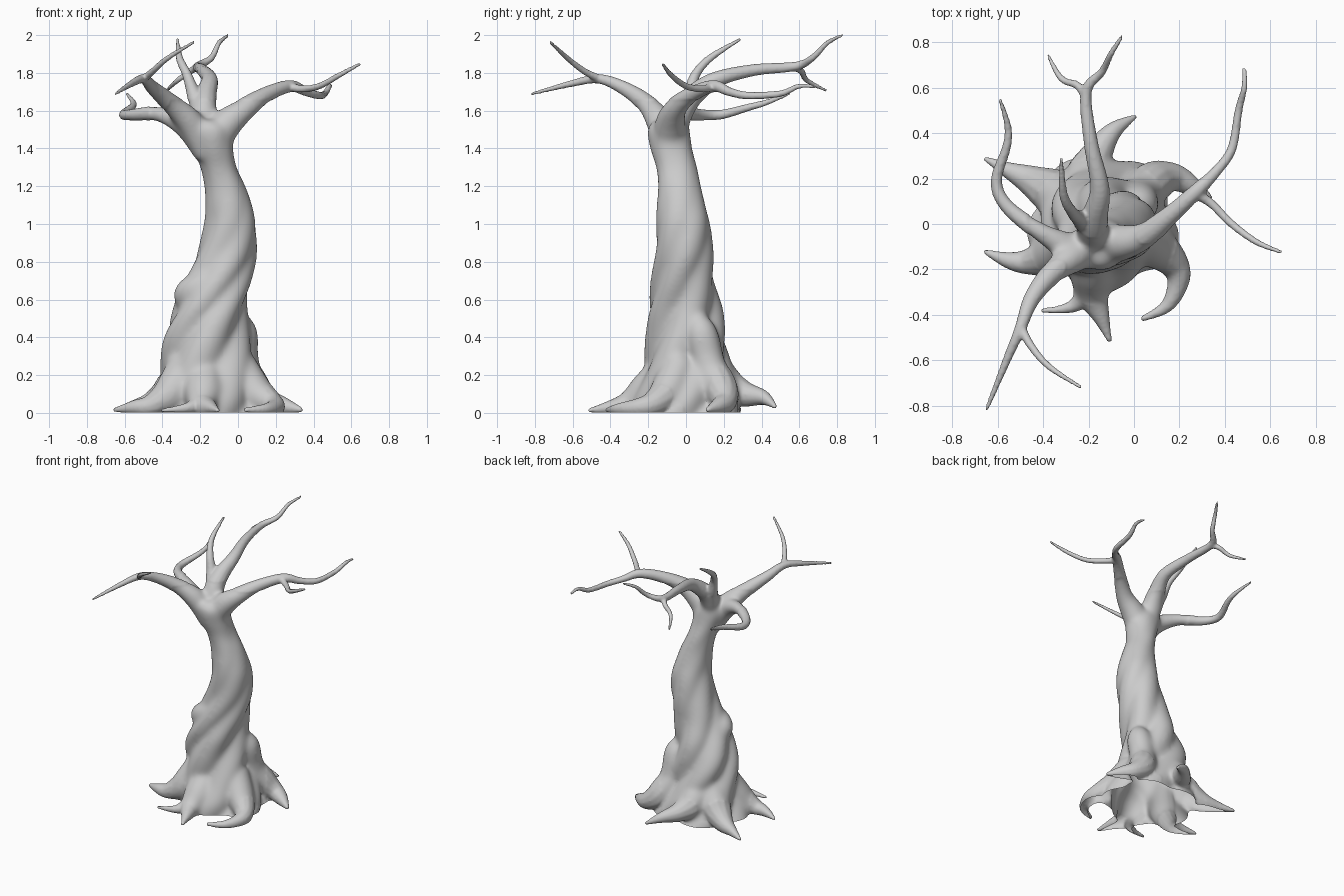
import bpy, bmesh, math
from mathutils import Vector

bm = bmesh.new()


def spline(rows, steps):
    """Catmull-Rom through rows of equal-length tuples."""
    out = []
    n = len(rows)
    for i in range(n - 1):
        p0, p1, p2, p3 = rows[max(i - 1, 0)], rows[i], rows[i + 1], rows[min(i + 2, n - 1)]
        for s in range(steps):
            t = s / steps
            out.append([0.5 * (2 * b + (c - a) * t + (2 * a - 5 * b + 4 * c - d) * t * t
                               + (3 * b - a - 3 * c + d) * t ** 3)
                        for a, b, c, d in zip(p0, p1, p2, p3)])
    out.append(list(rows[-1]))
    return out


def loft(rings):
    """Closed skin over a list of point rings."""
    vs = [[bm.verts.new(p) for p in ring] for ring in rings]
    k = len(vs[0])
    for a, b in zip(vs, vs[1:]):
        for j in range(k):
            bm.faces.new((a[j], a[(j + 1) % k], b[(j + 1) % k], b[j]))
    bm.faces.new(vs[0][::-1])
    bm.faces.new(vs[-1])


def limb(*rows):
    """Tapered tube through (x, y, z, radius)."""
    pts = spline(rows, 6)
    co = [Vector(p[:3]) for p in pts]
    rings, side = [], None
    for i, c in enumerate(co):
        tan = (co[min(i + 1, len(co) - 1)] - co[max(i - 1, 0)]).normalized()
        side = tan.orthogonal() if side is None else side - tan * side.dot(tan)
        side.normalize()
        up = tan.cross(side)
        r = max(pts[i][3], 0.009)
        rings.append([c + r * (side * math.cos(a) + up * math.sin(a))
                      for a in (2 * math.pi * j / 12 for j in range(12))])
    loft(rings)


# Trunk: z, x min, x max, y min, y max
trunk = [(-0.06, -0.48, 0.22, -0.31, 0.32), (0.05, -0.45, 0.18, -0.28, 0.29),
         (0.2, -0.41, 0.11, -0.23, 0.25), (0.4, -0.395, 0.06, -0.21, 0.215),
         (0.55, -0.345, 0.05, -0.205, 0.19), (0.7, -0.28, 0.075, -0.185, 0.155),
         (0.85, -0.22, 0.10, -0.165, 0.145), (1.0, -0.18, 0.097, -0.16, 0.13),
         (1.1, -0.175, 0.075, -0.155, 0.105), (1.2, -0.18, 0.04, -0.15, 0.08),
         (1.3, -0.20, -0.005, -0.16, 0.06), (1.4, -0.24, -0.025, -0.19, 0.035),
         (1.5, -0.28, -0.03, -0.205, 0.02), (1.55, -0.26, -0.08, -0.17, 0.0)]
rings = []
for z, x0, x1, y0, y1 in spline(trunk, 6):
    amp = 0.2 * max(0.15, min(1, (1.25 - z) / 0.7))
    ring = []
    for j in range(80):
        a = 2 * math.pi * j / 80
        f = 1 + amp * (abs(math.cos(2.5 * (a - 3.6 * z + 0.4))) - 0.8)
        ring.append(((x0 + x1) / 2 + (x1 - x0) / 2 * f * math.cos(a),
                     (y0 + y1) / 2 + (y1 - y0) / 2 * f * math.sin(a), z))
    rings.append(ring)
loft(rings)

# Knobs on the twisted ridges
limb((-0.24, 0.0, 0.54, 0.05), (-0.265, -0.05, 0.62, 0.08),
     (-0.20, -0.09, 0.67, 0.08), (-0.08, -0.10, 0.74, 0.06))
limb((0.0, 0.05, 0.52, 0.04), (0.02, 0.08, 0.43, 0.085), (0.02, 0.11, 0.3, 0.09),
     (0.05, 0.14, 0.2, 0.08))

# Roots
limb((-0.27, 0.08, 0.26, 0.09), (-0.34, 0.13, 0.12, 0.11), (-0.45, 0.19, 0.05, 0.07),
     (-0.56, 0.24, 0.03, 0.035), (-0.66, 0.29, 0.015, 0.01))
limb((-0.28, -0.07, 0.26, 0.09), (-0.35, -0.13, 0.11, 0.10), (-0.46, -0.165, 0.04, 0.06),
     (-0.55, -0.16, 0.03, 0.038), (-0.66, -0.12, 0.015, 0.01))
limb((-0.17, -0.09, 0.24, 0.10), (-0.18, -0.2, 0.11, 0.11), (-0.18, -0.31, 0.04, 0.075),
     (-0.14, -0.42, 0.025, 0.035), (-0.105, -0.52, 0.012, 0.01))
limb((-0.2, -0.28, 0.05, 0.07), (-0.25, -0.35, 0.03, 0.035), (-0.32, -0.375, 0.02, 0.02),
     (-0.41, -0.38, 0.012, 0.01))
limb((0.0, -0.03, 0.27, 0.09), (0.08, -0.09, 0.12, 0.10), (0.17, -0.17, 0.05, 0.07),
     (0.195, -0.25, 0.03, 0.05), (0.145, -0.36, 0.02, 0.03), (0.03, -0.42, 0.015, 0.012))
limb((-0.2, 0.09, 0.28, 0.10), (-0.2, 0.2, 0.15, 0.11), (-0.16, 0.31, 0.10, 0.07),
     (-0.09, 0.41, 0.08, 0.04), (0.01, 0.475, 0.03, 0.01))
limb((0.0, 0.10, 0.28, 0.09), (0.08, 0.18, 0.13, 0.095), (0.17, 0.205, 0.06, 0.065),
     (0.25, 0.17, 0.035, 0.045), (0.34, 0.11, 0.015, 0.012))

# Right branch with two twigs
limb((-0.13, -0.09, 1.36, 0.06), (-0.075, -0.085, 1.51, 0.085), (0.04, -0.055, 1.61, 0.062),
     (0.16, 0.04, 1.69, 0.042), (0.28, 0.15, 1.73, 0.033), (0.36, 0.23, 1.70, 0.024),
     (0.43, 0.33, 1.68, 0.021), (0.46, 0.5, 1.69, 0.018), (0.485, 0.60, 1.73, 0.014),
     (0.485, 0.69, 1.725, 0.009))
limb((0.26, 0.14, 1.73, 0.025), (0.34, 0.09, 1.715, 0.02), (0.43, 0.0, 1.73, 0.018),
     (0.54, -0.08, 1.79, 0.015), (0.65, -0.125, 1.85, 0.009))

# Rear branch with two twigs
limb((-0.16, -0.08, 1.40, 0.06), (-0.18, -0.04, 1.57, 0.072), (-0.17, 0.04, 1.68, 0.058),
     (-0.15, 0.16, 1.765, 0.043), (-0.19, 0.36, 1.815, 0.032), (-0.21, 0.58, 1.835, 0.025),
     (-0.14, 0.67, 1.88, 0.018), (-0.10, 0.75, 1.96, 0.014), (-0.05, 0.83, 2.0, 0.009))
limb((-0.21, 0.56, 1.835, 0.022), (-0.25, 0.61, 1.81, 0.018), (-0.32, 0.64, 1.76, 0.015),
     (-0.38, 0.745, 1.705, 0.009))

# Thin upright branch
limb((-0.19, -0.03, 1.56, 0.06), (-0.235, 0.02, 1.69, 0.038), (-0.27, 0.05, 1.79, 0.026),
     (-0.31, 0.13, 1.88, 0.02), (-0.32, 0.29, 1.98, 0.009))

# Rear left branch
limb((-0.18, -0.09, 1.38, 0.06), (-0.28, -0.1, 1.52, 0.065), (-0.42, -0.03, 1.582, 0.043),
     (-0.56, 0.08, 1.578, 0.031), (-0.605, 0.19, 1.58, 0.026), (-0.56, 0.34, 1.62, 0.02),
     (-0.555, 0.43, 1.645, 0.016), (-0.59, 0.55, 1.692, 0.009))

# Front left branch with two twigs
limb((-0.17, -0.1, 1.36, 0.06), (-0.25, -0.135, 1.53, 0.075), (-0.36, -0.215, 1.64, 0.052),
     (-0.45, -0.33, 1.72, 0.037), (-0.5, -0.46, 1.768, 0.026), (-0.56, -0.6, 1.745, 0.019),
     (-0.65, -0.82, 1.688, 0.009))
limb((-0.5, -0.45, 1.765, 0.022), (-0.45, -0.54, 1.81, 0.018), (-0.37, -0.63, 1.88, 0.015),
     (-0.23, -0.72, 1.965, 0.009))

# Fuse everything into one skin
me = bpy.data.meshes.new("tree")
bm.to_mesh(me)
bm.free()
tree = bpy.data.objects.new("tree", me)
bpy.context.collection.objects.link(tree)
rm = tree.modifiers.new("fuse", 'REMESH')
rm.mode = 'VOXEL'
rm.voxel_size = 0.009
ev = tree.evaluated_get(bpy.context.evaluated_depsgraph_get())
fused = bpy.data.meshes.new_from_object(ev)
tree.modifiers.clear()
tree.data = fused

# Soften trunk and root joints more than twigs, then open the base at the ground
bm = bmesh.new()
bm.from_mesh(fused)
core = [v for v in bm.verts if v.co.z < 1.66 and math.hypot(v.co.x + 0.14, v.co.y + 0.03) < 0.33]
for i in range(30):
    bmesh.ops.smooth_vert(bm, verts=core if i > 1 else bm.verts, factor=0.5,
                          use_axis_x=True, use_axis_y=True, use_axis_z=True)
bmesh.ops.bisect_plane(bm, geom=bm.verts[:] + bm.edges[:] + bm.faces[:], plane_co=(0, 0, 0.002),
                       plane_no=(0, 0, -1), clear_outer=True)
for f in bm.faces:
    f.smooth = True
bm.to_mesh(fused)
bm.free()
